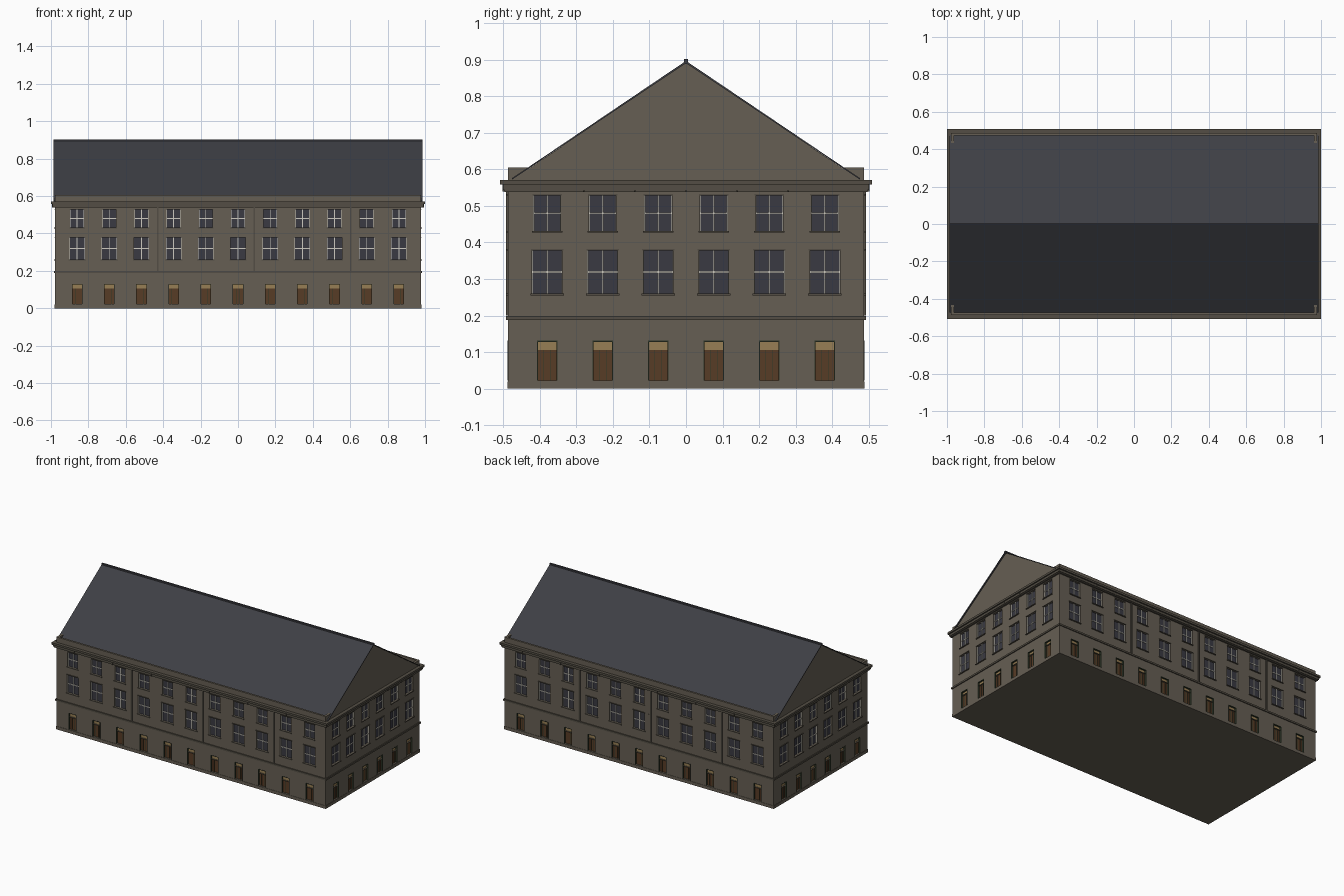
import bpy, bmesh
from mathutils import Matrix, Vector
from math import pi

cube = bpy.data.objects.get("Cube")
if cube:
    bpy.data.objects.remove(cube)


def material(name, rgb):
    m = bpy.data.materials.new(name)
    m.use_nodes = True
    col = [(c / 255) ** 2.2 for c in rgb] + [1]
    m.diffuse_color = col
    m.node_tree.nodes["Principled BSDF"].inputs["Base Color"].default_value = col
    return m


WALL = material("stone wall", (102, 95, 84))
TRIM = material("stone trim", (84, 79, 70))
ROOF = material("slate roof", (64, 65, 70))
GLASS = material("dark glass", (60, 60, 68))
FRAME = material("pale window frame", (205, 202, 192))
DOOR = material("brown door", (88, 62, 42))
PANEL = material("tan door panel", (150, 126, 86))
GREEN = material("dark green frame", (52, 60, 46))

HX, HY, EAVE, APEX = 0.978, 0.487, 0.57, 0.897
RECESS = 0.01


def finish(name, bm, mats):
    me = bpy.data.meshes.new(name)
    bm.to_mesh(me)
    bm.free()
    for m in mats:
        me.materials.append(m)
    ob = bpy.data.objects.new(name, me)
    bpy.context.collection.objects.link(ob)
    return ob


def add_box(bm, lo, hi, mat=None):
    lo, hi = Vector(lo), Vector(hi)
    m = Matrix.Translation((lo + hi) / 2) @ Matrix.Diagonal((*(hi - lo), 1))
    bmesh.ops.create_cube(bm, size=1, matrix=mat @ m if mat else m)


def add_prism(bm, pts, x0, x1):
    a = [bm.verts.new((x0, y, z)) for y, z in pts]
    f = bm.faces.new(a)
    r = bmesh.ops.extrude_face_region(bm, geom=[f])
    bmesh.ops.translate(bm, vec=(x1 - x0, 0, 0),
                        verts=[v for v in r["geom"] if isinstance(v, bmesh.types.BMVert)])
    bmesh.ops.recalc_face_normals(bm, faces=bm.faces)


# Sides: quarter turns, half length, distance to wall plane, bay centres
LONG = [0.172 * (i - 5) for i in range(11)]
SHORT = [0.152 * (i - 2.5) for i in range(6)]
SIDES = [(Matrix.Rotation(k * pi / 2, 4, "Z"), *((HX, HY, LONG) if k % 2 == 0 else (HY, HX, SHORT)))
         for k in range(4)]

# Bands of wall: bottom, top, opening width, opening material index
BANDS = [(0, 0.022, 0, 0), (0.022, 0.105, 0.056, 2), (0.105, 0.13, 0.056, 3),
         (0.13, 0.26, 0, 0), (0.26, 0.378, 0.082, 1), (0.378, 0.432, 0, 0),
         (0.432, 0.528, 0.074, 1), (0.528, EAVE, 0, 0)]

# Walls with recessed openings
bm = bmesh.new()
for rot, half, dist, bays in SIDES:
    def quad(u0, u1, z0, z1):
        return bm.faces.new([bm.verts.new(rot @ Vector((u, -dist, z)))
                             for u, z in ((u0, z0), (u1, z0), (u1, z1), (u0, z1))])
    for z0, z1, w, mat in BANDS:
        cuts = [-half] + [c + s * w / 2 for c in bays if w for s in (-1, 1)] + [half]
        for i in range(len(cuts) - 1):
            f = quad(cuts[i], cuts[i + 1], z0, z1)
            if i % 2:
                new = bmesh.ops.extrude_discrete_faces(bm, faces=[f])["faces"][0]
                new.material_index = mat
                bmesh.ops.translate(bm, vec=rot.to_3x3() @ Vector((0, RECESS, 0)), verts=new.verts)
for z in (0, EAVE):
    f = bm.faces.new([bm.verts.new((x, y, z)) for x, y in ((-HX, -HY), (HX, -HY), (HX, HY), (-HX, HY))])
    if z == 0:
        f.normal_flip()
bmesh.ops.remove_doubles(bm, verts=bm.verts, dist=0.0001)
finish("walls", bm, [WALL, GLASS, DOOR, PANEL])

# Window bars, sills, door frames and downpipes
bars, sills, doors, pipes, brackets = (bmesh.new() for _ in range(5))
for rot, half, dist, bays in SIDES:
    def plate(bm, u0, u1, z0, z1, back, out):
        add_box(bm, (u0, -dist - out, z0), (u1, -dist + back, z1), rot)
    for c in bays:
        for z0, z1, w, mat in BANDS:
            h = w / 2
            if mat == 1:
                mid, t = (z0 + z1) / 2, 0.0022
                plate(bars, c - t, c + t, z0, z1, RECESS, -0.005)
                plate(bars, c - h, c + h, mid - t, mid + t, RECESS, -0.005)
                for s in (-1, 1):
                    e = c + s * (h - t / 2)
                    plate(bars, e - t / 2, e + t / 2, z0, z1, RECESS, -0.005)
                plate(sills, c - h - 0.005, c + h + 0.005, z0 - 0.005, z0, 0, 0.006)
                plate(sills, c - h - 0.003, c + h + 0.003, z1, z1 + 0.004, 0, 0.004)
            elif mat == 2:
                for s in (-1, 1):
                    e = c + s * (h - 0.001)
                    plate(doors, e - 0.0015, e + 0.0015, z0, 0.13, RECESS, 0.001)
                    plate(doors, c + s * 0.01 - 0.0007, c + s * 0.01 + 0.0007, z0, z1, RECESS, -0.008)
                plate(doors, c - h, c + h, 0.128, 0.131, RECESS, 0.001)
    if len(bays) == 11:
        for i in (2, 5, 8):
            p = (bays[i] + bays[i + 1]) / 2 if i != 5 else bays[i] + 0.086
            plate(pipes, p - 0.004, p + 0.004, 0.2, 0.54, 0, 0.006)
    n = round(half / 0.14)
    for i in range(-n + 1, n):
        plate(brackets, i * 0.14 - 0.002, i * 0.14 + 0.002, 0.54, 0.558, 0, 0.016)
finish("window_bars", bars, [FRAME])
finish("window_sills", sills, [TRIM])
finish("door_frames", doors, [GREEN])
finish("wall_strips", pipes, [TRIM])
finish("cornice_brackets", brackets, [TRIM])

# Horizontal mouldings running round the building: name, bottom, top, overhang
for name, z0, z1, o in (("plinth", 0, 0.02, 0.002), ("belt_course", 0.188, 0.199, 0.006),
                        ("cornice_lower", 0.538, 0.544, 0.01), ("cornice_middle", 0.544, 0.558, 0.014),
                        ("cornice_top", 0.558, EAVE + 0.001, 0.022)):
    bm = bmesh.new()
    add_box(bm, (-HX - o, -HY - o, z0), (HX + o, HY + o, z1))
    finish(name, bm, [TRIM if o > 0.003 else WALL])

# Low parapet with short returns at the corners
bm = bmesh.new()
for s in (-1, 1):
    y0, y1 = sorted((s * 0.474, s * HY))
    add_box(bm, (-HX, y0, EAVE), (HX, y1, 0.605))
    y0, y1 = sorted((s * 0.43, s * HY))
    for e in (-1, 1):
        x0, x1 = sorted((e * (HX - 0.016), e * HX))
        add_box(bm, (x0, y0, EAVE), (x1, y1, 0.605))
finish("parapet", bm, [WALL])

# Gable ends and roof slab over them
bm = bmesh.new()
add_prism(bm, [(-0.478, EAVE), (0.478, EAVE), (0, APEX - 0.005)], -HX, HX)
finish("gables", bm, [WALL])
bm = bmesh.new()
add_prism(bm, [(-0.476, EAVE + 0.002), (0, APEX - 0.006), (0.476, EAVE + 0.002),
               (0.476, EAVE + 0.006), (0, APEX), (-0.476, EAVE + 0.006)], -HX - 0.009, HX + 0.009)
finish("roof", bm, [ROOF])
bm = bmesh.new()
add_box(bm, (-HX - 0.009, -0.006, APEX - 0.008), (HX + 0.009, 0.006, APEX + 0.005))
finish("ridge_cap", bm, [ROOF])
